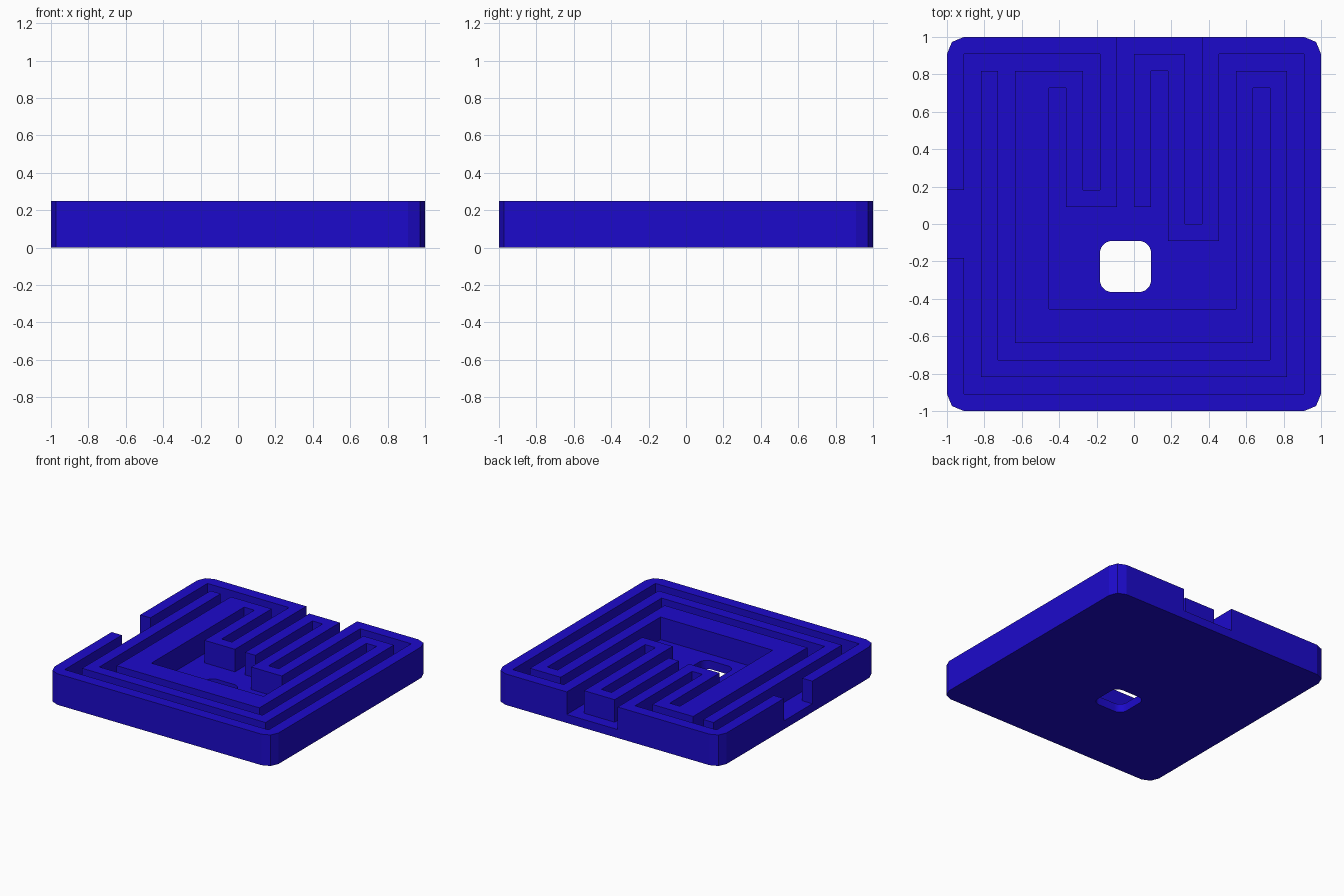
import bpy, bmesh
from math import cos, sin, pi

if "Cube" in bpy.data.objects:
    bpy.data.objects.remove(bpy.data.objects["Cube"])

U = 1 / 11            # maze cell: the plate is 22 cells wide
HEIGHT, FLOOR = 2.75, 0.75


def prism(name, pts, z0, z1):
    """Extrude a flat outline given in maze cells."""
    bm = bmesh.new()
    face = bm.faces.new([bm.verts.new((x * U, y * U, z0 * U)) for x, y in pts])
    top = bmesh.ops.extrude_face_region(bm, geom=[face])["geom"]
    verts = [g for g in top if isinstance(g, bmesh.types.BMVert)]
    bmesh.ops.translate(bm, verts=verts, vec=(0, 0, (z1 - z0) * U))
    bmesh.ops.recalc_face_normals(bm, faces=bm.faces)
    mesh = bpy.data.meshes.new(name)
    bm.to_mesh(mesh)
    bm.free()
    ob = bpy.data.objects.new(name, mesh)
    bpy.context.collection.objects.link(ob)
    return ob


def rounded_square(cx, cy, half, r, segs):
    pts = []
    for q, (sx, sy) in enumerate([(1, 1), (-1, 1), (-1, -1), (1, -1)]):
        for i in range(segs + 1):
            a = (q + i / segs) * pi / 2
            pts.append((cx + sx * (half - r) + r * cos(a),
                        cy + sy * (half - r) + r * sin(a)))
    return pts


# Solid plate with rounded corners
plate = prism("maze_plate", rounded_square(0, 0, 11, 1, 2), 0, HEIGHT)

# Maze channel: left entrance along one wall to the back exit, then back again
first_wall = [(-12, 2), (-10, 2), (-10, 10), (-2, 10), (-2, 2), (-3, 2), (-3, 9),
              (-7, 9), (-7, -7), (7, -7), (7, 8), (8, 8), (8, -8), (-8, -8),
              (-8, 9), (-9, 9), (-9, -9), (9, -9), (9, 9), (6, 9), (6, -5),
              (-5, -5), (-5, 8), (-4, 8), (-4, 1), (-1, 1), (-1, 12)]
second_wall = [(4, 12), (4, 0), (3, 0), (3, 10), (0, 10), (0, 1), (1, 1), (1, 9),
               (2, 9), (2, -1), (5, -1), (5, 10), (10, 10), (10, -10),
               (-10, -10), (-10, -2), (-12, -2)]
channel = prism("channel_cutter", first_wall + second_wall, FLOOR, HEIGHT + 1)

# Rounded hole through the floor
hole = prism("hole_cutter", rounded_square(-0.5, -2.5, 1.5, 0.7, 8), -1, FLOOR + 1)

# Cut the plate, bake the result and drop the cutters
for cutter in (channel, hole):
    mod = plate.modifiers.new(cutter.name, 'BOOLEAN')
    mod.operation, mod.solver, mod.object = 'DIFFERENCE', 'EXACT', cutter
    cutter.hide_render = True
deps = bpy.context.evaluated_depsgraph_get()
mesh = bpy.data.meshes.new_from_object(plate.evaluated_get(deps))
plate.modifiers.clear()
plate.data = mesh
for cutter in (channel, hole):
    bpy.data.objects.remove(cutter)

# Blue finish, smooth only around the hole
blue = bpy.data.materials.new("blue")
blue.diffuse_color = (0.012, 0.003, 0.6, 1)
blue.use_nodes = True
blue.node_tree.nodes["Principled BSDF"].inputs["Base Color"].default_value = blue.diffuse_color
plate.data.materials.clear()
plate.data.materials.append(blue)
bpy.context.view_layer.objects.active = plate
plate.select_set(True)
bpy.ops.object.shade_smooth_by_angle(angle=pi / 9)
